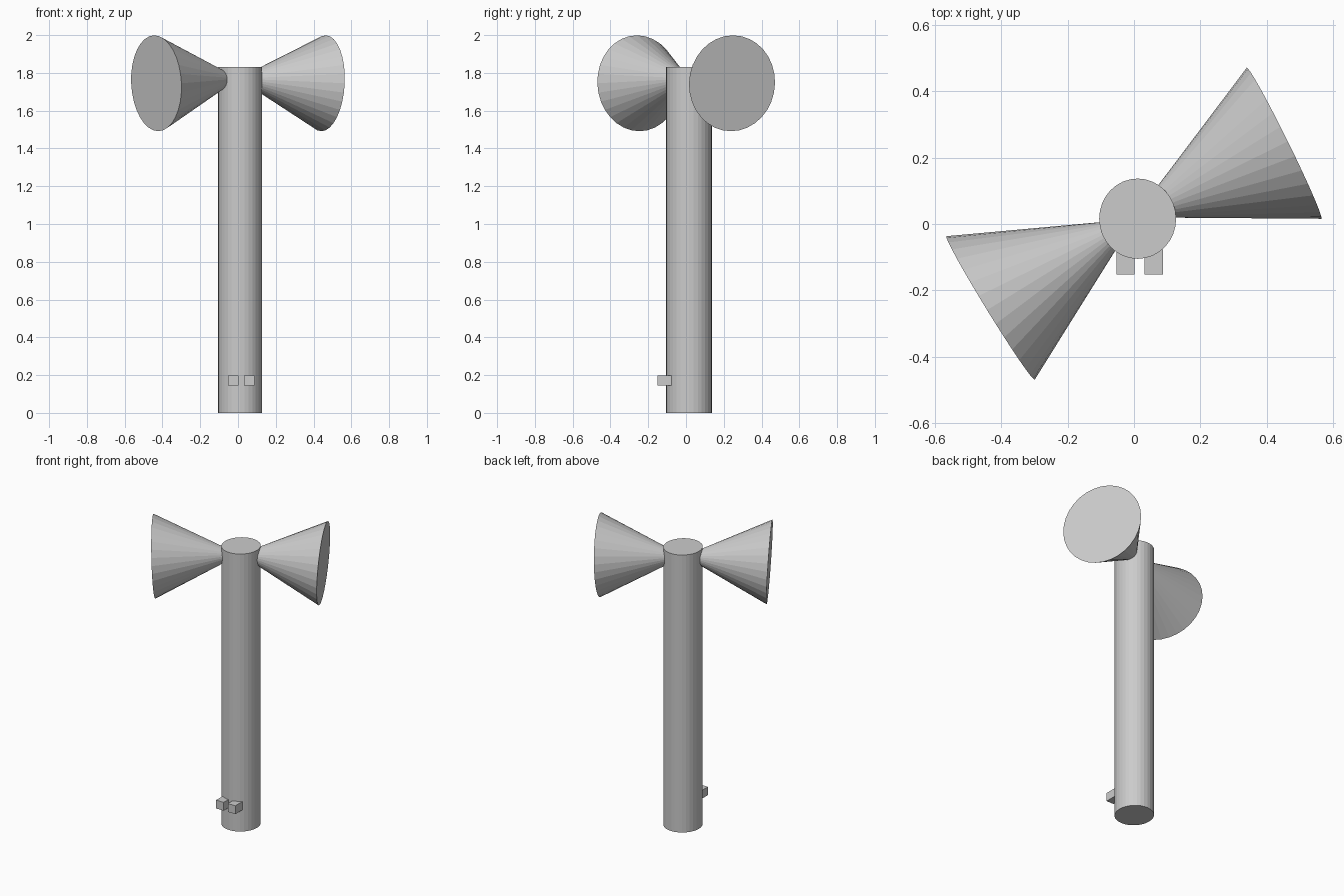
import bpy
from mathutils import Vector

if "Cube" in bpy.data.objects:
    bpy.data.objects.remove(bpy.data.objects["Cube"])


def horn(name, apex, mouth, radius):
    """Closed cone with its tip at apex and its disc centred on mouth."""
    apex, mouth = Vector(apex), Vector(mouth)
    axis = apex - mouth
    bpy.ops.mesh.primitive_cone_add(vertices=32, radius1=radius, radius2=0,
                                    depth=axis.length, location=(apex + mouth) / 2,
                                    rotation=axis.to_track_quat('Z', 'Y').to_euler())
    bpy.context.object.name = name


def block(name, lo, hi):
    """Box between two corners."""
    lo, hi = Vector(lo), Vector(hi)
    bpy.ops.mesh.primitive_cube_add(size=1, location=(lo + hi) / 2)
    ob = bpy.context.object
    ob.name = name
    ob.scale = hi - lo


# Pole, slightly oval
HEIGHT = 1.83
bpy.ops.mesh.primitive_cylinder_add(vertices=32, radius=1, depth=HEIGHT,
                                    location=(0.011, 0.016, HEIGHT / 2))
pole = bpy.context.object
pole.name = "pole"
pole.scale = (0.116, 0.121, 1)

# Two loudspeaker horns meeting inside the pole
horn("right_horn", (0.0, 0.02, 1.77), (0.4525, 0.2435, 1.745), 0.254)
horn("left_horn", (0.003, 0.015, 1.77), (-0.4325, -0.253, 1.745), 0.254)

# Two small blocks low on the front
for side, x in (("left", -0.053), ("right", 0.032)):
    block(side + "_button", (x, -0.152, 0.144), (x + 0.055, -0.077, 0.199))
